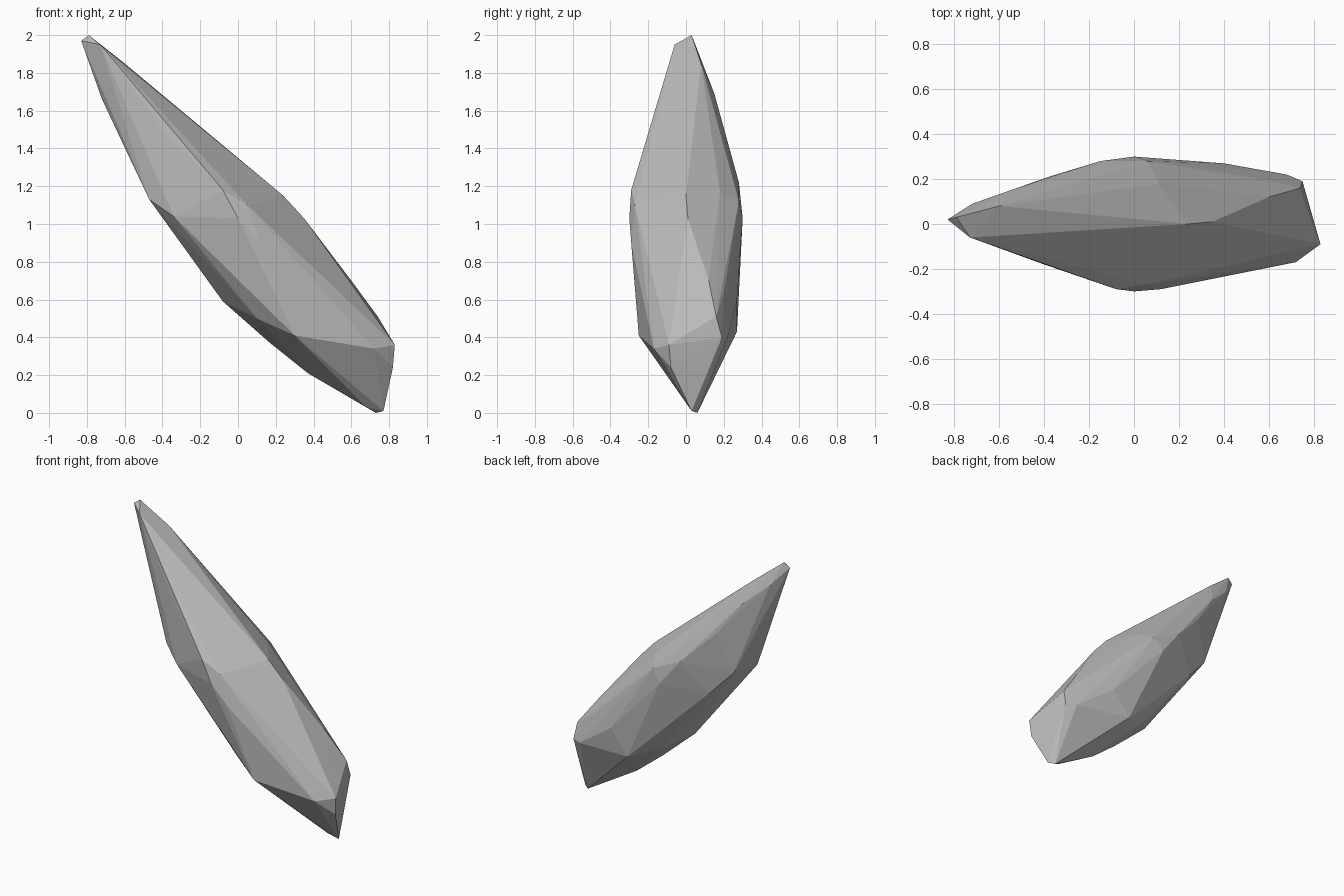
import bpy
import bmesh
from mathutils import Vector

default_cube = bpy.data.objects.get("Cube")
if default_cube:
    bpy.data.objects.remove(default_cube, do_unlink=True)

UNIT = 0.01  # ridge points are given in hundredths


def flat_material(name, level):
    """One plain matte grey."""
    material = bpy.data.materials.new(name)
    material.use_nodes = True
    colour = (level, level, level, 1)
    material.diffuse_color = colour
    shader = material.node_tree.nodes["Principled BSDF"]
    shader.inputs["Base Color"].default_value = colour
    shader.inputs["Roughness"].default_value = 0.9
    return material


def faceted_shard(name, ridges, material):
    """Stretch flat facets over a set of ridge lines."""
    bm = bmesh.new()
    for ridge in ridges:
        for point in ridge:
            bm.verts.new(Vector(point) * UNIT)
    bmesh.ops.convex_hull(bm, input=bm.verts[:])
    loose = [vert for vert in bm.verts if not vert.link_faces]
    bmesh.ops.delete(bm, geom=loose, context="VERTS")
    bmesh.ops.recalc_face_normals(bm, faces=bm.faces[:])
    mesh = bpy.data.meshes.new(name)
    bm.to_mesh(mesh)
    bm.free()
    mesh.materials.append(material)
    shard = bpy.data.objects.new(name, mesh)
    bpy.context.collection.objects.link(shard)
    return shard


# Chipped upper point
tip = [(-83, 2, 197), (-79, 3, 200), (-73, -6, 195)]

# Crest along the upper side, with a shoulder behind it
crest = [(-60, 8, 185), (10, 3, 125), (24, 0, 115), (35, 1, 103),
         (60, 12, 70), (74, 16, 51)]
crest_shoulder = [(11, 18, 117), (6, 28, 112), (58, 20, 63)]

# Bulging flanks
back_flank = [(-72, 9, 184), (-55, 15, 169), (-38, 21, 145), (-15, 28, 122),
              (0, 30, 103), (40, 27, 60), (27, 27, 43), (68, 22, 40)]
front_flank = [(-40, -18, 150), (-20, -18, 131), (-8, -29, 118),
               (5, -27, 110), (0, -30, 103), (12, -29, 90),
               (30, -25, 41), (72, -17, 34)]

# Flat underside: two edges that narrow into one keel
front_edge = [(-47, -13, 113), (-34, -20, 104), (10, -16, 50)]
back_edge = [(-48, 15, 118), (-32, 19, 101), (8, 18, 50)]
keel = [(-72, 1, 166), (-8, 1, 59), (17, 1, 37), (37, 2, 21), (68, 3, 3)]

# Slanted broken base
base = [(83, -9, 36), (82, -8, 24), (75, 19, 40), (77, 3, 1), (73, 6, 0)]

stone = flat_material("stone grey", 0.5)
faceted_shard("stone_shard",
              [tip, crest, crest_shoulder, back_flank, front_flank,
               front_edge, back_edge, keel, base],
              stone)
